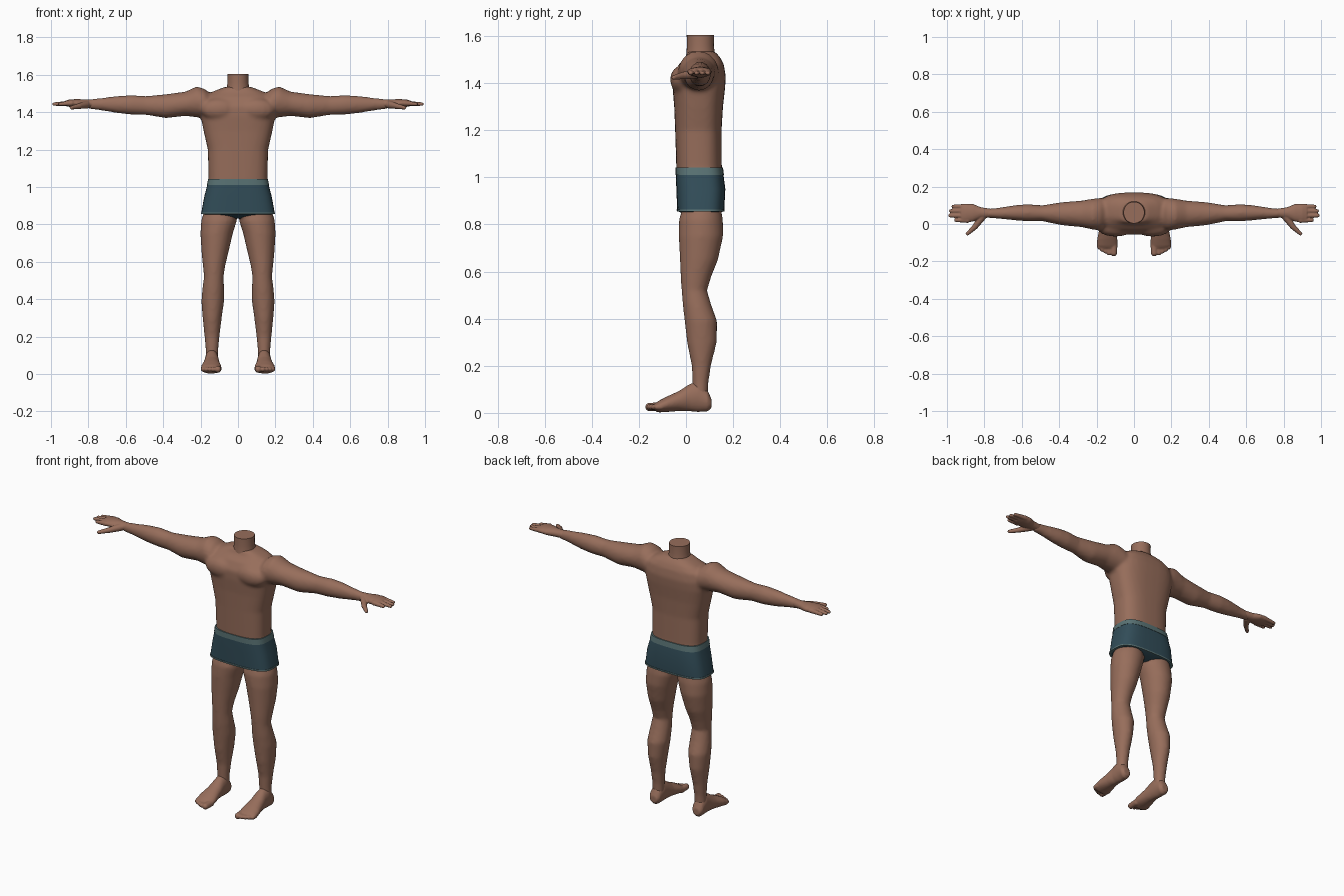
import bpy, bmesh, math
from mathutils import Matrix, Vector


def material(name, rgb):
    m = bpy.data.materials.new(name)
    m.diffuse_color = (*rgb, 1)
    return m


SKIN = material("skin", (0.31, 0.155, 0.105))
CLOTH = material("cloth", (0.032, 0.075, 0.10))
TRIM = material("trim", (0.10, 0.17, 0.175))


def loft(bm, axis, rows, power=2.0, n=28):
    """Closed tube along an axis; each row is (position, u0, u1, v0, v1)."""
    rings = []
    for t, u0, u1, v0, v1 in rows:
        ring = []
        for i in range(n):
            a = 2 * math.pi * i / n
            c, s = math.cos(a), math.sin(a)
            u = (u0 + u1) / 2 + (u1 - u0) / 2 * math.copysign(abs(c) ** (2 / power), c)
            v = (v0 + v1) / 2 + (v1 - v0) / 2 * math.copysign(abs(s) ** (2 / power), s)
            co = {"x": (t, u, v), "y": (u, t, v), "z": (u, v, t)}[axis]
            ring.append(bm.verts.new(co))
        rings.append(ring)
    for a, b in zip(rings, rings[1:]):
        for i in range(n):
            j = (i + 1) % n
            bm.faces.new((a[i], a[j], b[j], b[i]))
    bm.faces.new(rings[0])
    bm.faces.new(rings[-1])


def ball(bm, p, size):
    bmesh.ops.create_uvsphere(bm, u_segments=16, v_segments=10, radius=1,
                              matrix=Matrix.Translation(p) @ Matrix.Diagonal((*size, 1)))


def capsule(bm, p, q, r1, r2):
    p, q = Vector(p), Vector(q)
    d = q - p
    m = Matrix.Translation((p + q) / 2) @ d.to_track_quat("Z", "Y").to_matrix().to_4x4()
    bmesh.ops.create_cone(bm, cap_ends=True, segments=16, radius1=r1, radius2=r2,
                          depth=d.length, matrix=m)
    ball(bm, p, (r1,) * 3)
    ball(bm, q, (r2,) * 3)


def mirror_x(bm):
    copy = bmesh.ops.duplicate(bm, geom=bm.verts[:] + bm.edges[:] + bm.faces[:])["geom"]
    for v in copy:
        if isinstance(v, bmesh.types.BMVert):
            v.co.x *= -1


def finish(name, bm, mat, voxel=None, smooth=6):
    bmesh.ops.recalc_face_normals(bm, faces=bm.faces[:])
    me = bpy.data.meshes.new(name)
    bm.to_mesh(me)
    bm.free()
    me.materials.append(mat)
    ob = bpy.data.objects.new(name, me)
    bpy.context.collection.objects.link(ob)
    if voxel:
        # melt overlapping volumes into one skin
        r = ob.modifiers.new("blend", "REMESH")
        r.mode = "VOXEL"
        r.voxel_size = voxel
        r.use_smooth_shade = True
        s = ob.modifiers.new("soften", "SMOOTH")
        s.factor = 0.5
        s.iterations = smooth
    else:
        bpy.ops.object.select_all(action="DESELECT")
        ob.select_set(True)
        bpy.context.view_layer.objects.active = ob
        bpy.ops.object.shade_smooth_by_angle(angle=math.radians(40))
    return ob


def sym(rows):
    return [(z, -x, x, y0, y1) for z, x, y0, y1 in rows]


# Body: arms, legs and chest muscles, mirrored, then the trunk
bm = bmesh.new()
loft(bm, "x", [
    (.12, -.01, .13, 1.39, 1.48), (.18, -.035, .14, 1.37, 1.525),
    (.22, -.03, .135, 1.372, 1.538), (.28, -.017, .125, 1.38, 1.51),
    (.385, -.007, .117, 1.368, 1.496), (.49, .015, .10, 1.385, 1.486),
    (.57, .014, .106, 1.387, 1.491), (.64, .02, .10, 1.394, 1.487),
    (.73, .029, .086, 1.409, 1.476), (.80, .033, .08, 1.418, 1.468)])
loft(bm, "z", [
    (.92, .03, .165, 0, .14), (.82, .006, .197, -.03, .157),
    (.75, .028, .201, -.031, .158), (.65, .051, .195, -.026, .136),
    (.58, .068, .188, -.023, .108), (.52, .077, .182, -.019, .09),
    (.46, .074, .19, -.014, .107), (.39, .074, .196, -.006, .132),
    (.30, .087, .189, .004, .131), (.20, .099, .179, .024, .106),
    (.13, .105, .173, .027, .096), (.06, .107, .173, .03, .092)])
ball(bm, (.10, -.018, 1.415), (.10, .05, .06))
mirror_x(bm)
loft(bm, "z", sym([
    (.84, .07, .01, .12), (.87, .175, -.025, .15), (.95, .172, -.034, .16),
    (1.04, .157, -.041, .152), (1.2, .161, -.046, .151), (1.3, .184, -.05, .157),
    (1.38, .20, -.057, .166), (1.43, .20, -.057, .169), (1.48, .185, -.03, .16),
    (1.51, .135, .0, .145), (1.535, .07, .008, .122)]), power=2.8, n=40)
finish("body", bm, SKIN, voxel=.01)

# Neck with a flat cut top
bm = bmesh.new()
loft(bm, "z", sym([(1.47, .07, -.005, .13), (1.53, .06, .002, .122),
                   (1.56, .056, .004, .118), (1.605, .056, .003, .119)]))
finish("neck", bm, SKIN)

# Hands: palm, four fingers, thumb
bm = bmesh.new()
loft(bm, "x", [
    (.765, .035, .081, 1.422, 1.468), (.82, .03, .09, 1.422, 1.468),
    (.86, .013, .107, 1.424, 1.470), (.90, .008, .109, 1.428, 1.468),
    (.925, .01, .106, 1.433, 1.461)])
for y, tip in ((.02, .952), (.045, .984), (.07, .98), (.094, .967)):
    capsule(bm, (.89, y, 1.448), (tip, y, 1.443), .0145, .0095)
capsule(bm, (.81, .04, 1.44), (.85, -.015, 1.432), .021, .015)
capsule(bm, (.85, -.015, 1.432), (.89, -.052, 1.424), .015, .010)
mirror_x(bm)
finish("hands", bm, SKIN, voxel=.004, smooth=3)

# Feet: sole to ankle, five toes
bm = bmesh.new()
loft(bm, "y", [
    (.108, .12, .165, .02, .06), (.092, .108, .176, .006, .095),
    (.05, .104, .177, .004, .135), (.015, .102, .178, .007, .122),
    (-.03, .097, .186, .008, .093), (-.08, .089, .197, .004, .07),
    (-.115, .088, .199, .002, .052), (-.13, .094, .188, .006, .042)])
for x, tip, r in ((.108, -.155, .018), (.133, -.156, .0125), (.152, -.147, .012),
                  (.170, -.137, .012), (.186, -.124, .012)):
    capsule(bm, (x, -.105, .026), (x, tip, .025), r * 1.1, r)
mirror_x(bm)
finish("feet", bm, SKIN, voxel=.005, smooth=3)

# Shorts, waistband and leg hem
bm = bmesh.new()
loft(bm, "z", sym([(.832, .05, .02, .11), (.857, .197, -.037, .162),
                   (.95, .18, -.041, .167), (1.012, .164, -.043, .159),
                   (1.03, .161, -.043, .157)]), power=3.3, n=40)
finish("shorts", bm, CLOTH)
bm = bmesh.new()
loft(bm, "z", sym([(1.01, .166, -.045, .161), (1.042, .160, -.045, .157)]),
     power=3.3, n=40)
finish("waistband", bm, TRIM)
bm = bmesh.new()
loft(bm, "z", sym([(.855, .199, -.039, .164), (.864, .1975, -.0395, .1645)]),
     power=3.3, n=40)
finish("shorts_hem", bm, TRIM)
